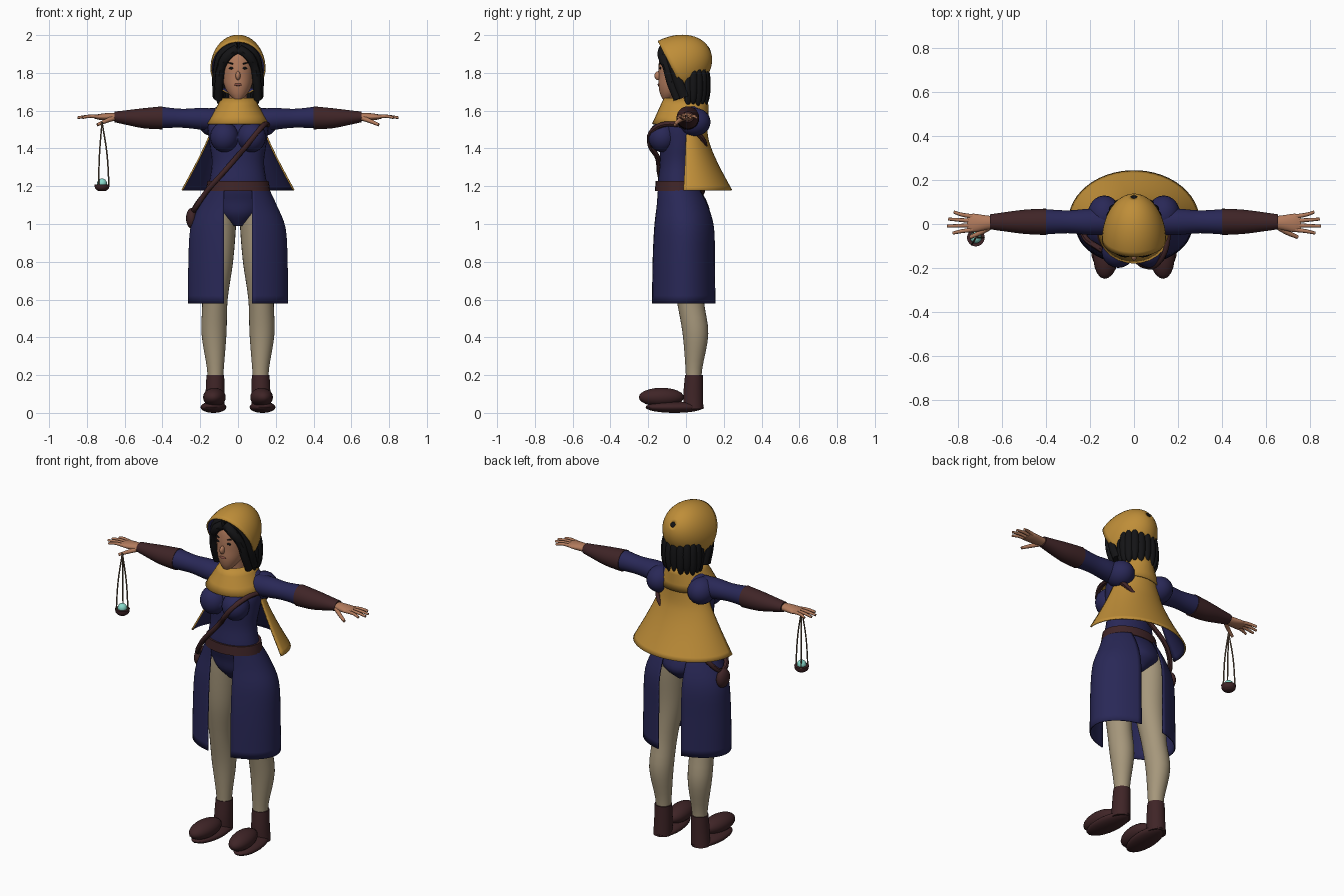
import bpy, bmesh, math
from mathutils import Matrix, Vector

old = bpy.data.objects.get("Cube")
if old:
    bpy.data.objects.remove(old, do_unlink=True)


def material(name, r, g, b):
    m = bpy.data.materials.new(name)
    m.use_nodes = True
    m.diffuse_color = (r, g, b, 1)
    node = next(n for n in m.node_tree.nodes if n.type == 'BSDF_PRINCIPLED')
    node.inputs["Base Color"].default_value = (r, g, b, 1)
    node.inputs["Roughness"].default_value = 0.8
    return m


gold = material("ochre cloth", .52, .27, .04)
navy = material("navy cloth", .022, .021, .095)
brown = material("dark brown leather", .05, .018, .02)
beige = material("beige stocking", .38, .31, .2)
skin = material("skin", .45, .2, .11)
black = material("black hair", .007, .007, .008)
teal = material("teal glow", .25, .7, .6)
bronze = material("bronze chain", .16, .11, .07)
lip = material("lip", .25, .08, .06)


def finish(obj, mats, mirror=False, thick=0):
    """Assign materials and smooth shading, then optional thickness and mirroring."""
    for m in mats:
        obj.data.materials.append(m)
    obj.data.shade_smooth()
    obj.data.set_sharp_from_angle(angle=math.radians(45))
    if thick:
        s = obj.modifiers.new("Thickness", 'SOLIDIFY')
        s.thickness, s.offset = thick, -1
        s.material_offset = len(mats) - 1
    if mirror:
        obj.modifiers.new("Mirror", 'MIRROR')
    return obj


def add_object(name, data):
    obj = bpy.data.objects.new(name, data)
    bpy.context.scene.collection.objects.link(obj)
    return obj


def smooth_rings(rings, steps):
    """Catmull-Rom interpolation between cross-sections."""
    out = []
    for i in range(len(rings) - 1):
        p0, p3 = rings[max(i - 1, 0)], rings[min(i + 2, len(rings) - 1)]
        for k in range(steps):
            t = k / steps
            out.append([b + .5 * t * (c - a + t * (2*a - 5*b + 4*c - d + t * (3*(b - c) + d - a)))
                        for a, b, c, d in zip(p0, rings[i], rings[i + 1], p3)])
    return out + [rings[-1]]


def loft(name, rings, mats, axis='z', arc=None, gap=0, steps=4, n=28, caps=True,
         mirror=False, thick=0, matrix=None):
    """Skin ellipses (position, centre a, centre b, radius a, radius b) along an axis."""
    bm = bmesh.new()
    is_open = bool(arc or gap)
    rows = []
    for t, ca, cb, ra, rb in smooth_rings(rings, steps):
        lo, hi = arc or (0, math.tau)
        if gap:
            hi = math.acos(gap / ra)
            lo = -hi
        row = []
        for j in range(n):
            ang = lo + (hi - lo) * j / (n - 1 if is_open else n)
            a, b = ca + ra * math.cos(ang), cb + rb * math.sin(ang)
            row.append(bm.verts.new((a, b, t) if axis == 'z' else (t, a, b)))
        rows.append(row)
    for r, s in zip(rows, rows[1:]):
        for j in range(n - 1 if is_open else n):
            k = (j + 1) % n
            bm.faces.new((r[j], r[k], s[k], s[j]))
    if caps and not is_open:
        bm.faces.new(rows[0][::-1])
        bm.faces.new(rows[-1])
    if matrix:
        bm.transform(matrix)
    me = bpy.data.meshes.new(name)
    bm.to_mesh(me)
    bm.free()
    return finish(add_object(name, me), mats, mirror, thick)


def ball(name, loc, scale, mat, mirror=False, rot=None):
    bm = bmesh.new()
    bmesh.ops.create_uvsphere(bm, u_segments=20, v_segments=12, radius=1)
    turn = rot or Matrix()
    bm.transform(Matrix.Translation(loc) @ turn @ Matrix.Diagonal((*scale, 1)))
    me = bpy.data.meshes.new(name)
    bm.to_mesh(me)
    bm.free()
    return finish(add_object(name, me), [mat], mirror)


def tube(name, pts, radius, mat, mirror=False, cyclic=False, tip=1):
    """Round tube through points, tapering to the tip."""
    cu = bpy.data.curves.new(name, 'CURVE')
    cu.dimensions, cu.bevel_depth, cu.bevel_resolution = '3D', radius, 2
    cu.use_fill_caps, cu.resolution_u = True, 6
    sp = cu.splines.new('BEZIER')
    sp.bezier_points.add(len(pts) - 1)
    for i, (bp, p) in enumerate(zip(sp.bezier_points, pts)):
        bp.co = p
        bp.handle_left_type = bp.handle_right_type = 'AUTO'
        bp.radius = 1 + (tip - 1) * i / (len(pts) - 1)
    sp.use_cyclic_u = cyclic
    temp = add_object(name + " path", cu)
    me = bpy.data.meshes.new_from_object(temp.evaluated_get(bpy.context.evaluated_depsgraph_get()))
    bpy.data.objects.remove(temp, do_unlink=True)
    me.materials.clear()
    return finish(add_object(name, me), [mat], mirror)


# Torso
loft("torso", [(.99, 0, 0, .03, .07), (1.05, 0, .005, .125, .12), (1.12, 0, -.01, .16, .12),
               (1.2, 0, -.04, .155, .11), (1.32, 0, -.04, .138, .098), (1.42, 0, -.03, .15, .11),
               (1.5, 0, -.02, .16, .115), (1.56, 0, .01, .165, .09), (1.61, 0, .02, .13, .07),
               (1.64, 0, .01, .07, .05)], [navy])
ball("bust", (.072, -.125, 1.46), (.076, .075, .08), navy, mirror=True)
ball("shoulder", (.135, .045, 1.54), (.075, .085, .075), navy, mirror=True)
loft("neck", [(1.55, 0, 0, .055, .055), (1.72, 0, -.03, .045, .05)], [skin])

# Sleeves, cuffs and hands
loft("sleeve", [(.1, .01, 1.55, .06, .06), (.2, .01, 1.557, .06, .057), (.3, .01, 1.56, .052, .05),
                (.41, .01, 1.564, .058, .057)], [navy], axis='x', mirror=True)
loft("cuff", [(.4, .01, 1.562, .06, .061), (.5, .01, 1.56, .055, .053), (.6, .01, 1.564, .042, .037),
              (.655, .01, 1.567, .034, .028)], [brown], axis='x', mirror=True)
loft("palm", [(.63, .008, 1.567, .026, .019), (.68, .006, 1.567, .034, .021),
              (.73, .005, 1.567, .042, .016), (.76, .005, 1.567, .036, .009)],
     [skin], axis='x', mirror=True)
for i, length in enumerate((.82, .845, .85, .825)):
    y = .034 - .02 * i
    tube("finger", [(.735, y, 1.568), (.79, y * 1.3, 1.57), (length, y * 1.6, 1.563)],
         .0105, skin, mirror=True, tip=.65)
tube("thumb", [(.66, -.015, 1.56), (.7, -.04, 1.545), (.745, -.06, 1.525)], .014, skin,
     mirror=True, tip=.6)

# Legs and boots
loft("leg", [(.15, .12, .04, .04, .04), (.24, .12, .042, .045, .045), (.42, .127, .05, .066, .068),
             (.6, .122, .022, .067, .072), (.8, .112, 0, .086, .086), (1, .102, 0, .092, .1),
             (1.1, .09, 0, .08, .1)], [beige], mirror=True)
loft("boot_shaft", [(.02, .125, .04, .052, .052), (.1, .122, .038, .05, .052),
                    (.2, .12, .042, .047, .047)], [brown], mirror=True)
splay = Matrix.Rotation(math.radians(5), 4, 'Z')
ball("boot_toe", (.125, -.13, .083), (.06, .12, .05), brown, True, splay)
ball("boot_sole", (.13, -.06, .03), (.068, .155, .03), brown, True, splay)

# Split skirt and belt
loft("skirt_panel", [(.58, 0, -.012, .265, .175), (.8, 0, -.012, .263, .172),
                     (.98, 0, -.01, .252, .166), (1.1, 0, -.02, .205, .145),
                     (1.19, 0, -.04, .163, .122)], [navy], gap=.075, mirror=True, thick=.006)
loft("belt", [(1.175, 0, -.04, .17, .125), (1.228, 0, -.04, .162, .12)], [brown], steps=1)

# Shoulder strap and hip pouch
tube("strap", [(.15, -.08, 1.53), (.105, -.18, 1.49), (.05, -.19, 1.42), (-.01, -.15, 1.35),
               (-.08, -.14, 1.27), (-.16, -.11, 1.18), (-.235, -.02, 1.07), (-.19, .07, 1.14),
               (0, .085, 1.32), (.13, .08, 1.46)], .014, brown, cyclic=True)
ball("pouch", (-.245, 0, 1.03), (.03, .05, .055), brown)

# Cape and collar
loft("cape", [(1.18, 0, .01, .3, .235), (1.3, 0, .01, .235, .17), (1.4, 0, .01, .185, .125),
              (1.48, 0, .01, .15, .105), (1.62, 0, .01, .1, .1)], [gold, navy],
     arc=(-.1, math.pi + .1), thick=.008)
loft("collar", [(1.53, 0, -.03, .165, .15), (1.668, 0, 0, .086, .117)], [gold],
     steps=3, caps=False, thick=.006)

# Head and face
loft("head", [(1.662, 0, -.1, .025, .025), (1.69, 0, -.085, .05, .052), (1.73, 0, -.06, .072, .085),
              (1.78, 0, -.045, .083, .1), (1.84, 0, -.04, .088, .105), (1.9, 0, -.04, .08, .095),
              (1.94, 0, -.04, .05, .06)], [skin])
ball("nose", (0, -.146, 1.785), (.013, .021, .024), skin)
ball("lips", (0, -.144, 1.738), (.02, .006, .007), lip)
ball("eye", (.034, -.136, 1.825), (.016, .006, .006), black, mirror=True)
ball("eyebrow", (.035, -.135, 1.85), (.021, .006, .004), black, True,
     Matrix.Rotation(math.radians(-14), 4, 'Y'))

# Hair: cap, parted front locks and hanging back locks
ball("hair_cap", (0, -.005, 1.83), (.108, .108, .128), black)
tube("front_lock", [(.004, -.12, 1.925), (.052, -.125, 1.893), (.088, -.1, 1.83),
                    (.1, -.08, 1.75), (.105, -.045, 1.66)], .027, black, mirror=True, tip=.8)
tube("side_lock", [(0, -.095, 1.94), (.075, -.085, 1.905), (.108, -.055, 1.8),
                   (.108, -.01, 1.67)], .027, black, mirror=True)
locks = 11
for i in range(locks):
    ang = math.radians(-15 + 210 * i / (locks - 1))
    ball("back_lock", (.1 * math.cos(ang), .03 + .075 * math.sin(ang), 1.73 + .008 * (i % 2)),
         (.026, .026, .105), black)

# Hood: slanted egg-shaped cup with a small opening at its point
tilt = Matrix.Translation((0, -.075, 1.824)) @ Matrix.Rotation(math.radians(-62.6), 4, 'X')
cup = []
for i in range(15):
    lat = math.radians(84.5 * i / 14)
    cup.append((.225 * math.sin(lat), 0, 0, .146 * math.cos(lat), .163 * math.cos(lat)))
loft("hood", cup, [gold, navy], steps=1, n=40, caps=False, thick=.008, matrix=tilt)
ball("hood_hole", tilt @ Vector((0, 0, .222)), (.017, .004, .017), black, False,
     Matrix.Rotation(math.radians(27), 4, 'X'))

# Hanging lamp in the right hand
lamp = Vector((-.72, -.062, 1.175))
loft("lamp_bowl", [(1.175, lamp.x, lamp.y, .02, .02), (1.188, lamp.x, lamp.y, .036, .036),
                   (1.21, lamp.x, lamp.y, .04, .04)], [brown])
ball("lamp_orb", lamp + Vector((0, 0, .04)), (.026, .026, .026), teal)
for i in range(3):
    ang = math.tau * i / 3
    out = Vector((math.cos(ang), math.sin(ang), 0)) * .037
    tube("lamp_chain", [lamp + out + Vector((0, 0, .03)), lamp + out * .7 + Vector((0, 0, .2)),
                        lamp + Vector((0, 0, .365))], .004, bronze)
